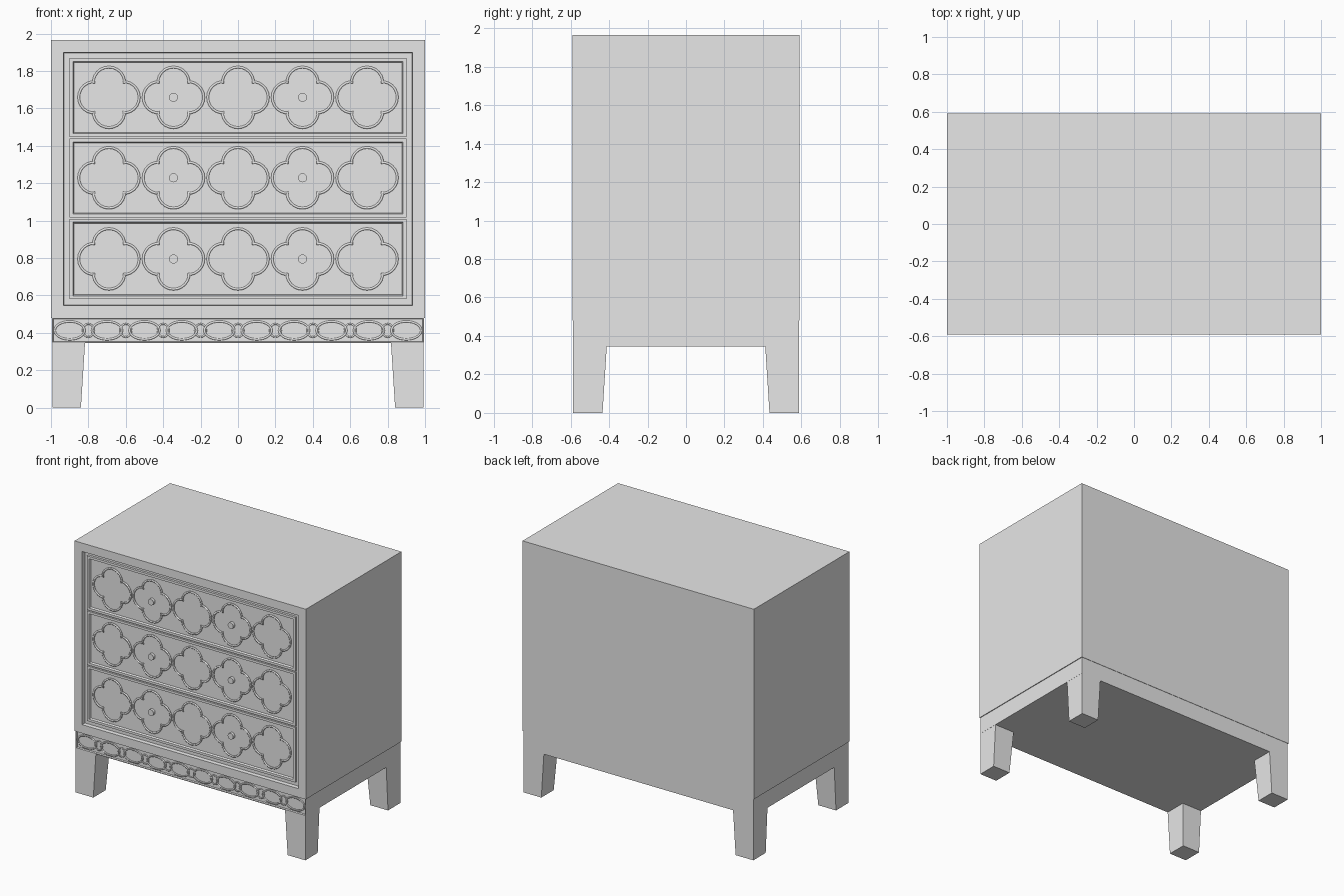
import bpy
import bmesh
from math import cos, sin, pi, radians
from mathutils import Vector

cube = bpy.data.objects.get("Cube")
if cube:
    bpy.data.objects.remove(cube, do_unlink=True)

grey = bpy.data.materials.new("plain_grey")
grey.use_nodes = True
grey.diffuse_color = (0.8, 0.8, 0.8, 1)
grey.node_tree.nodes["Principled BSDF"].inputs["Base Color"].default_value = (0.8, 0.8, 0.8, 1)


def add(name, data):
    obj = bpy.data.objects.new(name, data)
    bpy.context.collection.objects.link(obj)
    data.materials.append(grey)
    return obj


def from_bmesh(name, bm):
    mesh = bpy.data.meshes.new(name)
    bm.to_mesh(mesh)
    bm.free()
    return add(name, mesh)


def panel_box(name, low, high, border, slope, depth):
    """Box whose front face has a border around a sunken panel."""
    low, high = Vector(low), Vector(high)
    bm = bmesh.new()
    bmesh.ops.create_cube(bm, size=1)
    size, mid = high - low, (low + high) / 2
    for v in bm.verts:
        v.co = Vector(a * b for a, b in zip(v.co, size)) + mid
    bm.normal_update()
    front = min(bm.faces, key=lambda f: f.calc_center_median().y)
    bmesh.ops.inset_region(bm, faces=[front], thickness=border)
    bmesh.ops.inset_region(bm, faces=[front], thickness=slope, depth=-depth)
    return from_bmesh(name, bm)


def moulding(name, outlines, y, radius):
    """Closed raised beads following outlines in the x-z plane."""
    curve = bpy.data.curves.new(name, "CURVE")
    curve.dimensions = "3D"
    curve.bevel_depth = radius
    curve.bevel_resolution = 1
    for outline in outlines:
        spline = curve.splines.new("POLY")
        spline.points.add(len(outline) - 1)
        for p, (x, z) in zip(spline.points, outline):
            p.co = (x, y, z, 1)
        spline.use_cyclic_u = True
    return add(name, curve)


def ellipse(cx, cz, rx, rz, count):
    return [(cx + rx * cos(2 * pi * i / count), cz + rz * sin(2 * pi * i / count))
            for i in range(count)]


def quatrefoil(cx, cz, offset=0.078, r=0.084, notch=0.078):
    pts = []
    for k in range(4):
        c, s = cos(k * pi / 2), sin(k * pi / 2)
        lobe = [(offset + r * cos(radians(a)), r * sin(radians(a)))
                for a in range(-80, 81, 16)]
        lobe.append((notch, notch))
        pts += [(cx + c * x - s * z, cz + s * x + c * z) for x, z in lobe]
    return pts


# Case with a framed drawer opening
panel_box("cabinet_body", (-1, -0.59, 0.48), (1, 0.59, 1.965), 0.093, 0.004, 0.03)

# Drawers, quatrefoil beads and knobs
foil_xs = [0.345 * i for i in range(-2, 3)]
for name, base, top in (("bottom", 0.580, 1.010), ("middle", 1.018, 1.440),
                        ("top", 1.448, 1.870)):
    panel_box(name + "_drawer", (-0.9, -0.578, base), (0.9, -0.55, top),
              0.026, 0.008, 0.014)
    mid = (base + top) / 2
    moulding(name + "_drawer_quatrefoils", [quatrefoil(x, mid) for x in foil_xs],
             -0.567, 0.007)
    for side, x in (("right", foil_xs[1]), ("left", foil_xs[3])):
        bm = bmesh.new()
        bmesh.ops.create_cone(bm, cap_ends=True, segments=20, radius1=0.024,
                              radius2=0.024, depth=0.024)
        for v in bm.verts:
            v.co = (v.co.x + x, -0.574 - v.co.z, v.co.y + mid)
        bmesh.ops.recalc_face_normals(bm, faces=bm.faces)
        from_bmesh(f"{name}_drawer_{side}_knob", bm)

# Plinth with a chain of ovals and small links
panel_box("plinth", (-0.994, -0.587, 0.345), (0.994, 0.587, 0.482), 0.008, 0.004, 0.012)
chain_z = 0.413
moulding("plinth_ovals",
         [ellipse(-0.9 + 0.2 * i, chain_z, 0.08, 0.048, 28) for i in range(10)],
         -0.577, 0.006)
moulding("plinth_links",
         [ellipse(-0.8 + 0.2 * i, chain_z, 0.03, 0.035, 16) for i in range(9)],
         -0.577, 0.005)

# Tapered legs, flush with the outer corners
for sx, xname in ((-1, "right"), (1, "left")):
    for sy, yname in ((-1, "front"), (1, "back")):
        bm = bmesh.new()
        bmesh.ops.create_cube(bm, size=1)
        for v in bm.verts:
            upper = v.co.z > 0
            width = 0.175 if upper else 0.153
            inset_x = width if v.co.x * sx < 0 else 0
            inset_y = width if v.co.y * sy < 0 else 0
            v.co = (sx * (0.993 - inset_x), sy * (0.587 - inset_y), 0.346 if upper else 0)
        from_bmesh(f"{yname}_{xname}_leg", bm)
